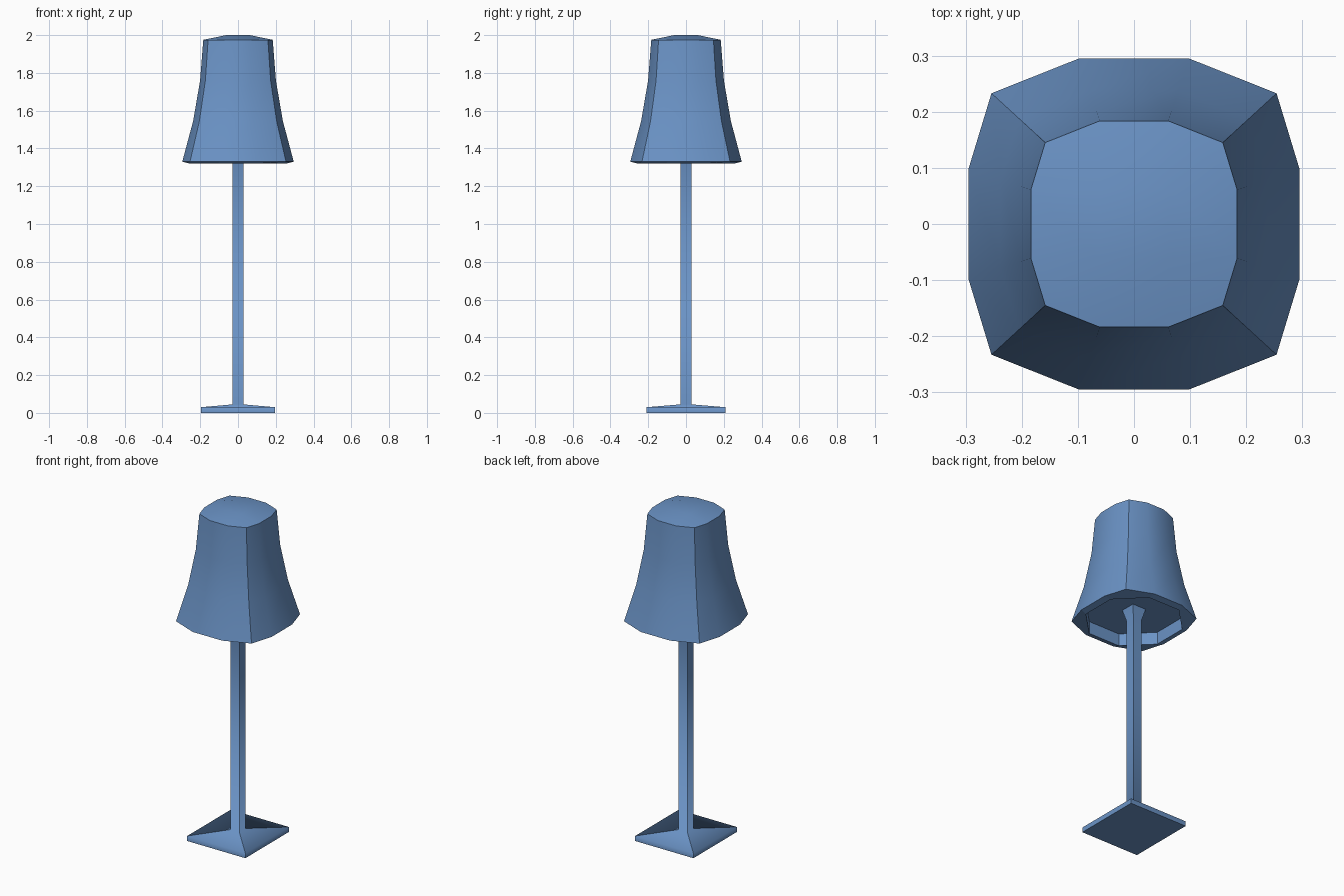
import bpy, bmesh
from math import cos, sin, radians

if "Cube" in bpy.data.objects:
    bpy.data.objects.remove(bpy.data.objects["Cube"])

blue = bpy.data.materials.new("blue")
blue.diffuse_color = (0.145, 0.29, 0.56, 1)
blue.use_nodes = True
blue.node_tree.nodes["Principled BSDF"].inputs["Base Color"].default_value = blue.diffuse_color


def ring(bm, pts, z):
    return [bm.verts.new((x, y, z)) for x, y in pts]


def loft(bm, a, b, smooth=True):
    n = len(a)
    for i in range(n):
        f = bm.faces.new((a[i], a[(i + 1) % n], b[(i + 1) % n], b[i]))
        f.smooth = smooth


def sharpen_ring(bm, r):
    for i in range(len(r)):
        bm.edges.get((r[i - 1], r[i])).smooth = False


def sharpen_columns(bm, rings, cols):
    for a, b in zip(rings, rings[1:]):
        for c in cols:
            bm.edges.get((a[c], b[c])).smooth = False


def finish(bm, name):
    bmesh.ops.recalc_face_normals(bm, faces=bm.faces)
    me = bpy.data.meshes.new(name)
    bm.to_mesh(me)
    bm.free()
    me.materials.append(blue)
    ob = bpy.data.objects.new(name, me)
    bpy.context.collection.objects.link(ob)
    return ob


# Stand: square foot with sloped top, square pole, flared collar under the shade
bm = bmesh.new()
square = [(1, 1), (-1, 1), (-1, -1), (1, -1)]
sections = [(0.196, 0.209, 0.0), (0.196, 0.209, 0.03), (0.03, 0.03, 0.045),
            (0.03, 0.03, 1.33), (0.046, 0.046, 1.395)]
rings = [ring(bm, [(hx * x, hy * y) for x, y in square], z) for hx, hy, z in sections]
for a, b in zip(rings, rings[1:]):
    loft(bm, a, b)
bm.faces.new(rings[0])
bm.faces.new(rings[-1])
sharpen_columns(bm, rings, range(4))
for r in (rings[0], rings[-1]):
    sharpen_ring(bm, r)
finish(bm, "stand")

# Shade: bulging-square plan of twelve points, flaring towards the bottom
quarter = [(0.295, 0.098), (0.254, 0.233), (0.098, 0.295)]
plan = (quarter + [(-x, y) for x, y in reversed(quarter)]
        + [(-x, -y) for x, y in quarter] + [(x, -y) for x, y in reversed(quarter)])
profile = [(1.0, 1.33), (0.805, 1.545), (0.68, 1.76), (0.623, 1.975)]
bm = bmesh.new()
rings = [ring(bm, [(s * x, s * y) for x, y in plan], z) for s, z in profile]
for a, b in zip(rings, rings[1:]):
    loft(bm, a, b)
sharpen_columns(bm, rings, (1, 4, 7, 10))

# Shallow domed cap
top, bottom = rings[-1], rings[0]
inner = ring(bm, [(0.062 * x, 0.062 * y) for x, y in square], 2.0)
bm.faces.new(inner).smooth = True

# Octagonal opening and recess under the shade
octagon = [(cos(radians(22.5 + 45 * i)), sin(radians(22.5 + 45 * i))) for i in range(8)]
lip = ring(bm, [(0.278 * x, 0.278 * y) for x, y in octagon], 1.32)
ceiling = ring(bm, [(0.278 * x, 0.278 * y) for x, y in octagon], 1.395)
loft(bm, lip, ceiling, False)
bm.faces.new(ceiling)

# Cap and rim faces, one corner and one side per quadrant
for k in range(4):
    i, j, n = 3 * k, 2 * k, (3 * k + 3) % 12
    bm.faces.new((top[i], top[i + 1], top[i + 2], inner[k])).smooth = True
    bm.faces.new((top[i + 2], top[n], inner[(k + 1) % 4], inner[k])).smooth = True
    bm.faces.new((bottom[i], bottom[i + 1], bottom[i + 2], lip[j + 1], lip[j]))
    bm.faces.new((bottom[i + 2], bottom[n], lip[(j + 2) % 8], lip[j + 1]))
for r in (top, bottom, lip, ceiling):
    sharpen_ring(bm, r)
finish(bm, "shade")
